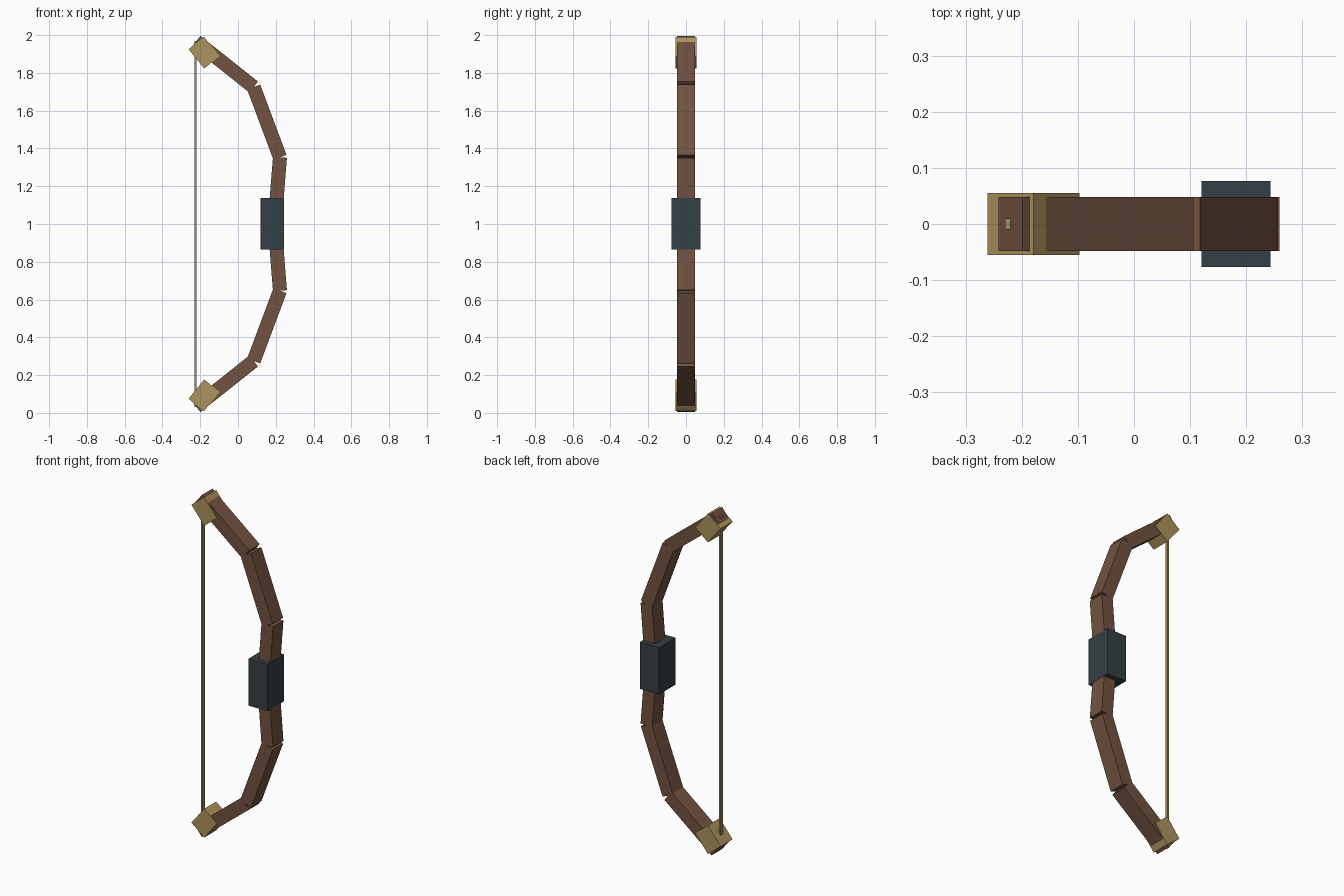
import bpy, math
from mathutils import Vector

if "Cube" in bpy.data.objects:
    bpy.data.objects.remove(bpy.data.objects["Cube"])


def material(name, rgb):
    m = bpy.data.materials.new(name)
    m.diffuse_color = (*rgb, 1)
    m.use_nodes = True
    m.node_tree.nodes["Principled BSDF"].inputs["Base Color"].default_value = m.diffuse_color
    return m


WOOD = material("wood", (0.17, 0.085, 0.052))
TAN = material("horn", (0.42, 0.29, 0.11))
CORD = material("cord", (0.36, 0.26, 0.13))
LEATHER = material("leather", (0.035, 0.05, 0.06))


def box(name, centre, size, mat, angle=0.0):
    bpy.ops.mesh.primitive_cube_add(size=1, location=centre, rotation=(0, angle, 0))
    ob = bpy.context.object
    ob.name = name
    ob.scale = size
    bpy.ops.object.transform_apply(location=False, rotation=False, scale=True)
    ob.data.materials.append(mat)
    return ob


def beam(name, a, b, width, depth, mat):
    # box running from a to b in the xz plane
    a, b = Vector(a), Vector(b)
    d, mid = b - a, (a + b) / 2
    return box(name, (mid.x, 0, mid.y), (width, depth, d.length), mat,
               math.atan2(d.x, d.y))


# heights are measured from the middle of the bow (z = 1)
limb_path = [(0.194, 0.0), (0.222, 0.353), (0.083, 0.725), (-0.2215, 0.967)]
limb_names = ["inner_limb", "middle_limb", "outer_limb"]

for side, s in (("upper", 1), ("lower", -1)):
    # limb segments
    pts = [(x, 1 + s * h) for x, h in limb_path]
    for n, a, b in zip(limb_names, pts, pts[1:]):
        beam(f"{side}_{n}", a, b, 0.074, 0.096, WOOD)
    # tip block, tilted across the limb
    box(f"{side}_tip_block", (-0.1795, 0, 1 + s * 0.907), (0.105, 0.11, 0.131),
        TAN, -s * math.radians(38.7))

# grip and bowstring
box("grip", (0.1815, 0, 1.002), (0.123, 0.153, 0.272), LEATHER)
box("bowstring", (-0.225, 0, 1.0), (0.01, 0.02, 1.94), CORD)
